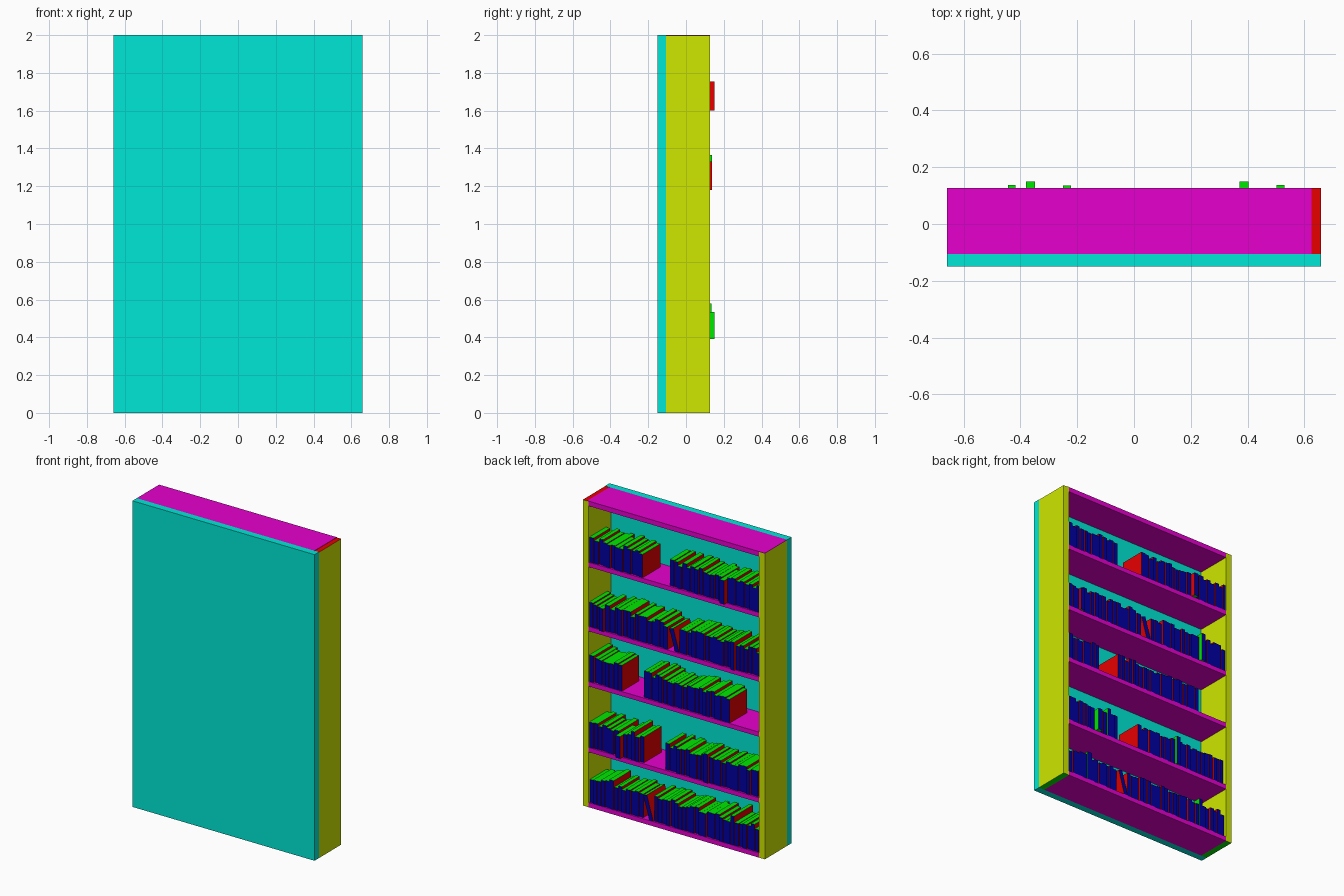
import bpy
import bmesh
import math
import random
from mathutils import Matrix, Vector

random.seed(7)
if "Cube" in bpy.data.objects:
    bpy.data.objects.remove(bpy.data.objects["Cube"], do_unlink=True)


def material(name, r, g, b):
    m = bpy.data.materials.new(name)
    m.use_nodes = True
    m.diffuse_color = (r, g, b, 1)
    m.node_tree.nodes["Principled BSDF"].inputs["Base Color"].default_value = (r, g, b, 1)
    return m


CYAN = material("cyan", 0, 0.8, 0.67)
YELLOW = material("yellow", 0.62, 0.8, 0)
MAGENTA = material("magenta", 0.8, 0, 0.62)
RED = material("red", 0.8, 0, 0)
GREEN = material("green", 0, 0.8, 0)
BLUE = material("navy blue", 0, 0, 0.36)


def add_box(bm, lo, hi, paint=lambda n: 0, tilt=0.0):
    """Box between two corners, tilted about its lower -x edge, coloured by normal."""
    lo, hi = Vector(lo), Vector(hi)
    size, mid = hi - lo, (lo + hi) / 2
    made = bmesh.ops.create_cube(bm, size=1, matrix=Matrix.Translation(mid) @ Matrix.Diagonal((*size, 1)))
    faces = {f for v in made["verts"] for f in v.link_faces}
    for f in faces:
        f.normal_update()
        f.material_index = paint(f.normal)
    if tilt:
        bmesh.ops.rotate(bm, verts=made["verts"], cent=lo, matrix=Matrix.Rotation(tilt, 3, "Y"))


def finish(name, bm, mats):
    mesh = bpy.data.meshes.new(name)
    bm.to_mesh(mesh)
    bm.free()
    for m in mats:
        mesh.materials.append(m)
    obj = bpy.data.objects.new(name, mesh)
    bpy.context.collection.objects.link(obj)


def box(name, lo, hi, mats, paint=lambda n: 0):
    bm = bmesh.new()
    add_box(bm, lo, hi, paint)
    finish(name, bm, mats)


W, T = 0.658, 0.042          # half width, side thickness
IN = W - T                   # inner half width
Y0, Y1, Y2 = -0.15, -0.105, 0.126
TOP = 1.998

# Case: back panel, two sides, boards and the thin top cover
box("back_panel", (-W, Y0, 0), (W, Y1, 2), [CYAN])


def side_paint(n):
    return 1 if n.z > 0.5 else 2 if n.z < -0.5 else 0


for name, x in (("left_side", IN), ("right_side", -W)):
    box(name, (x, Y1, 0), (x + T, Y2, TOP), [YELLOW, RED, GREEN], side_paint)

levels = [0.03, 0.39, 0.82, 1.18, 1.60]
for i, z in enumerate(levels + [TOP]):
    box(f"shelf_{i + 1}", (-IN, Y1, z - 0.03), (IN, Y2, z), [MAGENTA])
box("top_cover", (-W, Y1, TOP), (0.626, Y2, 2), [MAGENTA])


# Books: red covers, green page tops, blue spines
def book_paint(n):
    return 1 if abs(n.z) > 0.5 else 2 if n.y > 0.5 else 0


def flipped_paint(n):
    return 1 if n.x > 0.5 else book_paint(n)


# Each row: blocks of books running from +x to -x, and where a book leans
rows = [
    ([(IN, -IN)], 0.22),
    ([(IN, 0.22), (0.07, -IN)], None),
    ([(IN, 0.375), (0.225, -0.42)], None),
    ([(IN, -IN)], 0.03),
    ([(IN, 0.215), (0.04, -IN)], None),
]
# Odd books in each row: (x, front y, height, flipped cover)
odd_books = {
    0: [(0.44, 0.124, 0.19, True), (-0.41, 0.124, 0.19, True)],
    1: [(0.40, 0.15, 0.145, True), (0.30, 0.125, 0.19, True), (-0.25, 0.135, 0.19, True)],
    2: [(-0.285, 0.148, 0.16, False)],
    3: [(0.23, 0.13, 0.185, True), (-0.44, 0.138, 0.185, True), (0.51, 0.138, 0.15, False)],
    4: [(-0.36, 0.15, 0.155, False)],
}

for i, (blocks, lean) in enumerate(rows):
    bm = bmesh.new()
    z = levels[i]
    for start, end in blocks:
        x = start - 0.003
        while x - 0.018 > end:
            w = min(random.uniform(0.024, 0.032), x - end)
            h = random.uniform(0.145, 0.175)
            front = Y2 - random.uniform(0.001, 0.014)
            paint, tilt = book_paint, 0.0
            for px, py, ph, flip in odd_books.get(i, []):
                if x - w <= px < x:
                    front, h = py, ph
                    paint = flipped_paint if flip else book_paint
            if lean is not None and x - w <= lean < x:
                # Leave room for the book leaning toward its neighbour
                x -= 0.05
                tilt = math.radians(16)
            depth = random.uniform(0.17, 0.2)
            add_box(bm, (x - w, front - depth, z), (x, front, z + h), paint, tilt)
            x -= w + 0.002
    finish(f"books_row_{i + 1}", bm, [RED, GREEN, BLUE])
